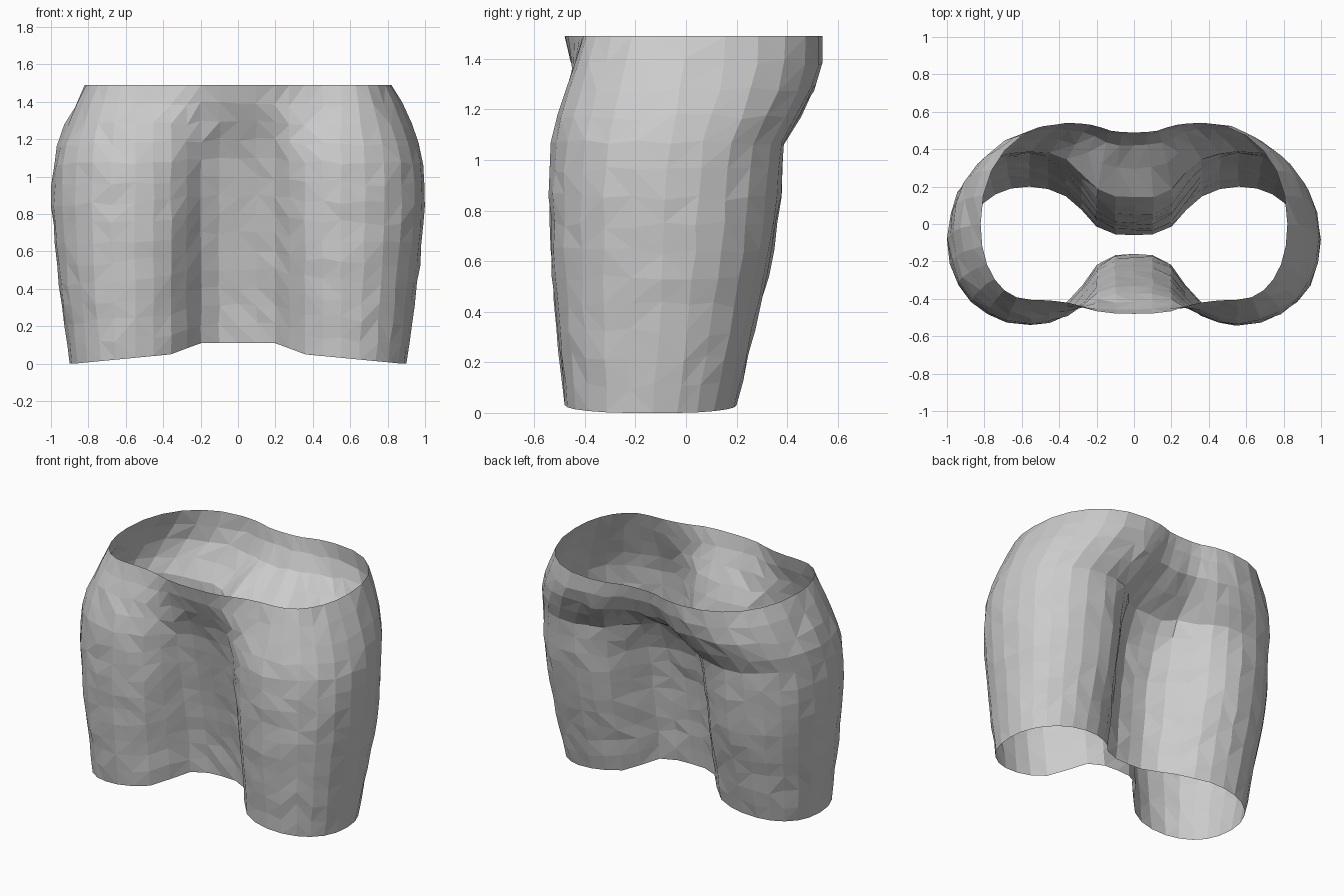
import bpy, bmesh, math, random

if "Cube" in bpy.data.objects:
    bpy.data.objects.remove(bpy.data.objects["Cube"])

random.seed(4)

# z, outer x, side y, front leg y, back leg y, front centre y, back centre y, back peak x
LEVELS = [
    (0.00, 0.90, -0.13, -0.48, 0.20, -0.16, -0.06, 0.56),
    (0.30, 0.94, -0.11, -0.51, 0.27, -0.19, -0.03, 0.56),
    (0.60, 0.98, -0.09, -0.535, 0.34, -0.24, 0.00, 0.56),
    (0.90, 1.00, -0.08, -0.54, 0.38, -0.30, 0.06, 0.56),
    (1.08, 0.985, -0.06, -0.53, 0.39, -0.34, 0.15, 0.55),
    (1.22, 0.955, -0.03, -0.495, 0.49, -0.39, 0.38, 0.45),
    (1.35, 0.89, -0.01, -0.445, 0.535, -0.45, 0.47, 0.38),
    (1.49, 0.82, 0.00, -0.405, 0.54, -0.48, 0.49, 0.35),
]
ROWS = 14
GROOVE = [(0.0, 0.0), (0.18, 0.02), (0.36, 0.18), (0.5, 0.52), (0.65, 0.8), (0.82, 0.95)]
FRONT_PEAK = 0.55


def level_at(z):
    """Blend the two key cross-sections either side of z."""
    for a, b in zip(LEVELS, LEVELS[1:]):
        if z <= b[0] + 1e-6:
            t = (z - a[0]) / (b[0] - a[0])
            return [p + (q - p) * t for p, q in zip(a, b)]
    return list(LEVELS[-1])


def arc(px, py, xo, ys, n=6):
    """Rounded quarter from a leg's peak out to the side."""
    pts = []
    for i in range(n):
        a = math.pi / 2 * i / n
        pts.append((px + (xo - px) * math.sin(a) ** 0.92,
                    ys + (py - ys) * math.cos(a) ** 0.92))
    return pts


def half_outline(lv):
    """Right half of the cross-section, from front centre to back centre."""
    z, xo, ys, fl, bl, cf, cb, pk = lv
    front = [(u * FRONT_PEAK, cf + (fl - cf) * w) for u, w in GROOVE]
    back = [(u * pk, cb + (bl - cb) * w) for u, w in GROOVE]
    return (front + arc(FRONT_PEAK, fl, xo, ys) + [(xo, ys)]
            + arc(pk, bl, xo, ys)[::-1] + back[::-1])


def hem(x):
    """Height of the lower edge, raised between the legs."""
    x = abs(x)
    if x < 0.2:
        return 0.11
    return 0.05 + 0.06 * (0.36 - x) / 0.16 if x < 0.36 else max(0.0, 0.05 * (0.88 - x) / 0.52)


# Garment-like open shell: lofted rows, facets roughened and triangulated
bm = bmesh.new()
rings = []
heights = sorted({round(1.49 * i / ROWS, 3) for i in range(ROWS + 1)})
for r, z in enumerate(heights):
    half = half_outline(level_at(z))
    ring_pts = half + [(-x, y) for x, y in half[-2:0:-1]]
    ring = []
    for x, y in ring_pts:
        low = hem(x)
        zz = low + z * (1 - low / 1.49)
        inner = 0 < r < len(heights) - 1
        j = 0.005 if inner else 0.0
        ring.append(bm.verts.new((x + random.uniform(-j, j), y + random.uniform(-j, j),
                                  zz + random.uniform(-3 * j, 3 * j))))
    rings.append(ring)
for a, b in zip(rings, rings[1:]):
    n = len(a)
    for i in range(n):
        k = (i + 1) % n
        if random.random() < 0.5:
            tris = ((a[i], a[k], b[k]), (a[i], b[k], b[i]))
        else:
            tris = ((a[i], a[k], b[i]), (a[k], b[k], b[i]))
        for t in tris:
            bm.faces.new(t)

mesh = bpy.data.meshes.new("leg_shell")
bm.to_mesh(mesh)
bm.free()
shell = bpy.data.objects.new("leg_shell", mesh)
bpy.context.collection.objects.link(shell)
